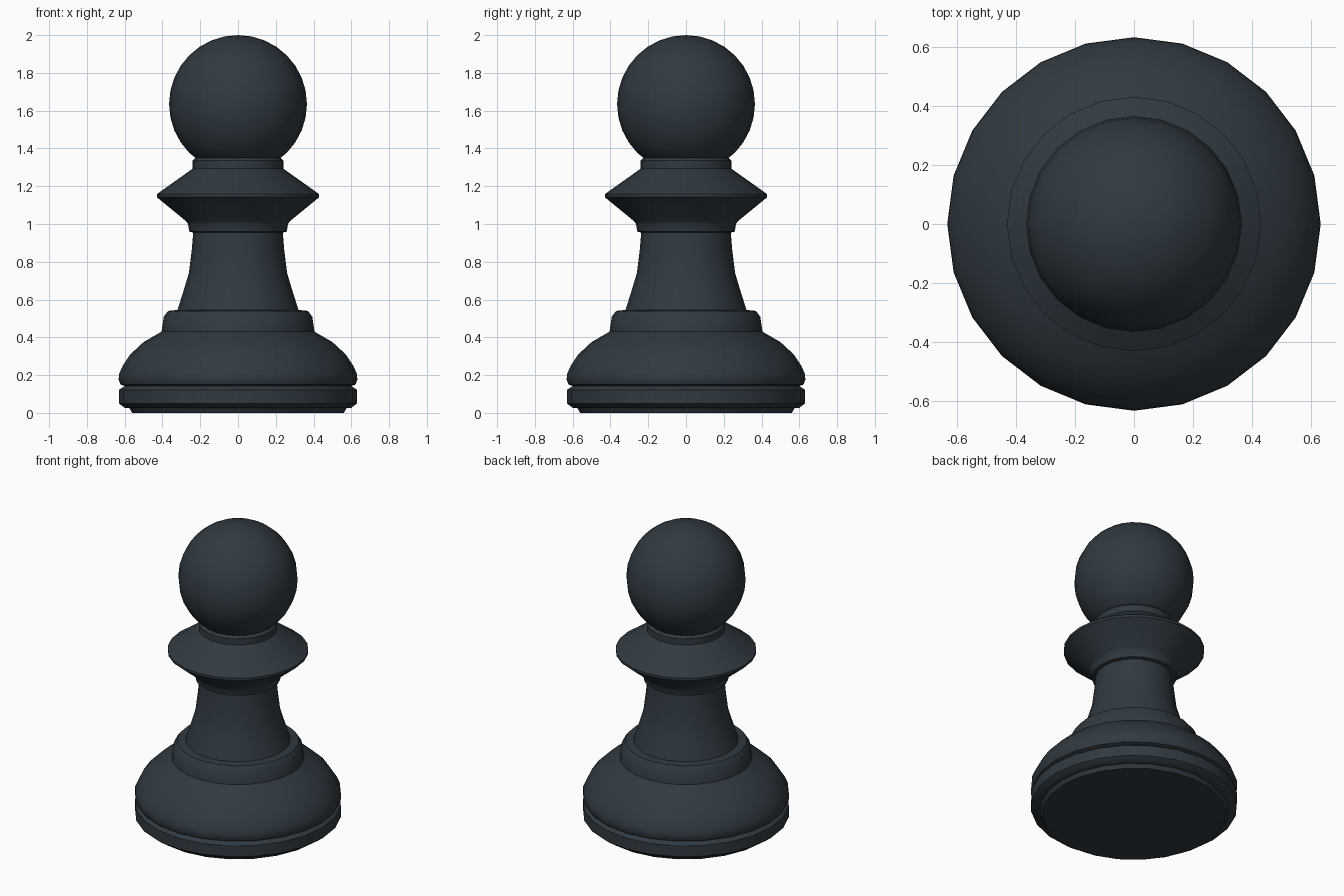
import bpy, bmesh, math

if "Cube" in bpy.data.objects:
    bpy.data.objects.remove(bpy.data.objects["Cube"])

SIDES = 24
mat = bpy.data.materials.new("dark slate")
mat.diffuse_color = (0.030, 0.042, 0.053, 1)
mat.use_nodes = True
mat.node_tree.nodes["Principled BSDF"].inputs["Base Color"].default_value = mat.diffuse_color


def finish(name, bm):
    bmesh.ops.recalc_face_normals(bm, faces=bm.faces[:])
    mesh = bpy.data.meshes.new(name)
    bm.to_mesh(mesh)
    bm.free()
    mesh.materials.append(mat)
    obj = bpy.data.objects.new(name, mesh)
    bpy.context.collection.objects.link(obj)
    bpy.ops.object.select_all(action='DESELECT')
    obj.select_set(True)
    bpy.context.view_layer.objects.active = obj
    bpy.ops.object.shade_smooth_by_angle(angle=math.radians(40))
    return obj


def lathe(name, profile):
    """Spin a (radius, height) profile around z and cap both ends."""
    bm = bmesh.new()
    rings = []
    for r, z in profile:
        rings.append([bm.verts.new((r * math.cos(2 * math.pi * i / SIDES),
                                    r * math.sin(2 * math.pi * i / SIDES), z))
                      for i in range(SIDES)])
    for a, b in zip(rings, rings[1:]):
        for i in range(SIDES):
            j = (i + 1) % SIDES
            bm.faces.new((a[i], a[j], b[j], b[i]))
    bm.faces.new(rings[0][::-1])
    bm.faces.new(rings[-1])
    return finish(name, bm)


# Turned body: foot, rim, groove, dome, step, stem, collar and neck
lathe("body", [
    (0.56, 0.0), (0.575, 0.025), (0.60, 0.027), (0.63, 0.05), (0.63, 0.122),
    (0.60, 0.142), (0.622, 0.15), (0.632, 0.175), (0.63, 0.205), (0.61, 0.25),
    (0.57, 0.31), (0.50, 0.375), (0.405, 0.43),
    (0.393, 0.51), (0.37, 0.54), (0.32, 0.545),
    (0.284, 0.66), (0.26, 0.74), (0.245, 0.86), (0.237, 0.955),
    (0.258, 0.96), (0.265, 1.0), (0.275, 1.015),
    (0.43, 1.142), (0.43, 1.158), (0.24, 1.293),
    (0.24, 1.335), (0.225, 1.35)])

# Ball head
bm = bmesh.new()
bmesh.ops.create_uvsphere(bm, u_segments=SIDES, v_segments=16, radius=0.365)
bmesh.ops.translate(bm, verts=bm.verts[:], vec=(0, 0, 1.635))
finish("head", bm)
